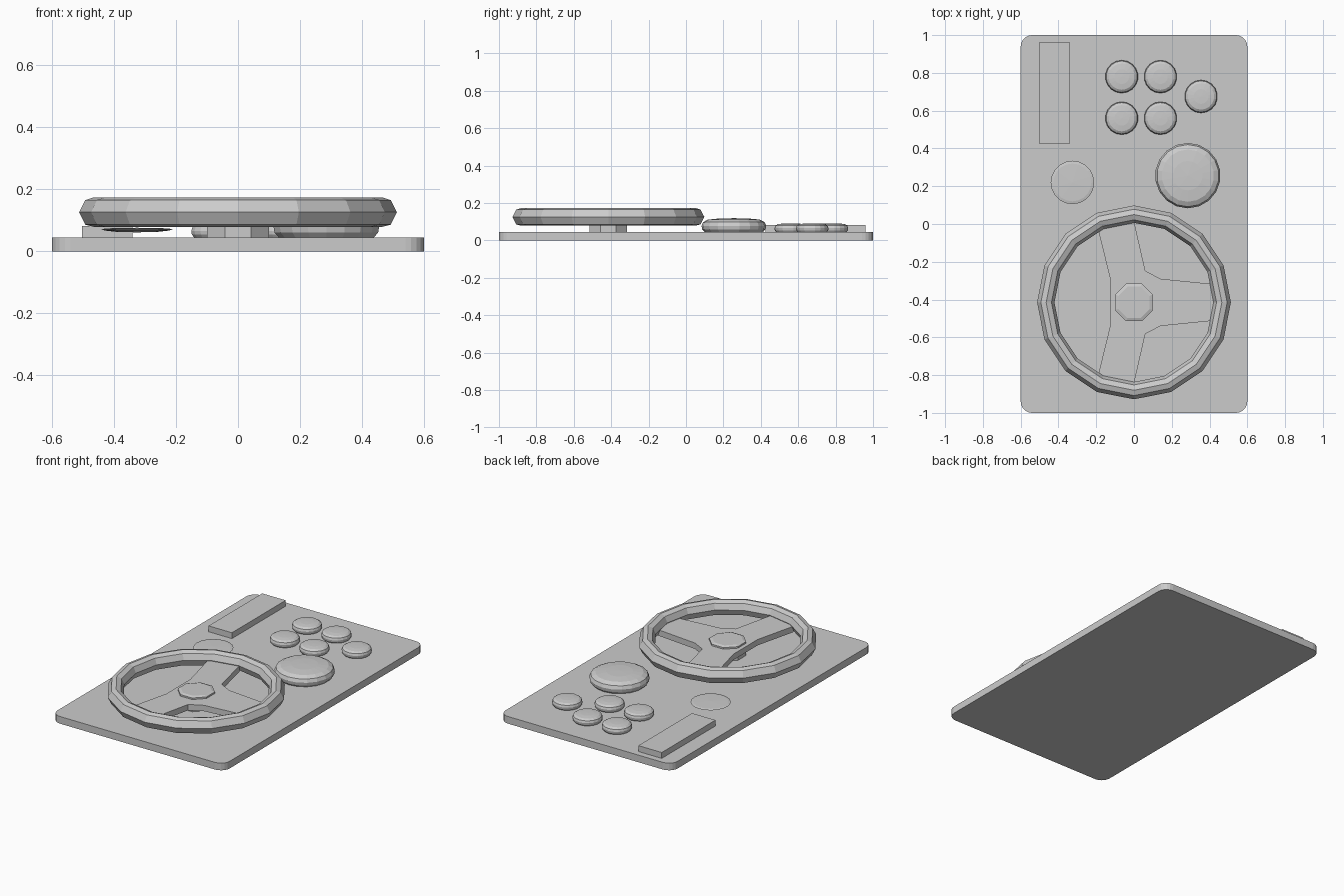
import bpy, bmesh, math

if "Cube" in bpy.data.objects:
    bpy.data.objects.remove(bpy.data.objects["Cube"])


def finish(name, bm):
    bmesh.ops.remove_doubles(bm, verts=bm.verts, dist=1e-5)
    bmesh.ops.recalc_face_normals(bm, faces=bm.faces)
    mesh = bpy.data.meshes.new(name)
    bm.to_mesh(mesh)
    bm.free()
    ob = bpy.data.objects.new(name, mesh)
    bpy.context.collection.objects.link(ob)
    return ob


def plate(name, outline, z0, z1):
    """Extrude a flat outline between two heights."""
    bm = bmesh.new()
    face = bm.faces.new([bm.verts.new((x, y, z0)) for x, y in outline])
    ext = bmesh.ops.extrude_face_region(bm, geom=[face], use_keep_orig=True)
    for v in ext["geom"]:
        if isinstance(v, bmesh.types.BMVert):
            v.co.z = z1
    return finish(name, bm)


def lathe(name, centre, profile, sides, closed=False, phase=0.0):
    """Revolve a (radius, z) profile round a vertical axis."""
    bm = bmesh.new()
    rings = []
    for i in range(sides):
        a = phase + math.tau * i / sides
        rings.append([bm.verts.new((centre[0] + r * math.cos(a),
                                    centre[1] + r * math.sin(a), z)) for r, z in profile])
    steps = len(profile) if closed else len(profile) - 1
    for i in range(sides):
        a, b = rings[i], rings[(i + 1) % sides]
        for j in range(steps):
            k = (j + 1) % len(profile)
            bm.faces.new((a[j], b[j], b[k], a[k]))
    bmesh.ops.remove_doubles(bm, verts=bm.verts, dist=1e-5)
    bmesh.ops.dissolve_degenerate(bm, dist=1e-5, edges=bm.edges)
    return finish(name, bm)


# Base board with rounded corners
R = 0.06
board = []
for sx, sy, start in ((1, 1, 0), (-1, 1, 90), (-1, -1, 180), (1, -1, 270)):
    for k in range(6):
        a = math.radians(start + 18 * k)
        board.append((sx * (0.6 - R) + R * math.cos(a), sy * (1 - R) + R * math.sin(a)))
plate("base_board", board, 0, 0.045)

# Steering wheel: faceted rim, three-armed spokes, hub and column
WY = -0.415
rim = [(0.513, 0.126), (0.493, 0.165), (0.465, 0.174), (0.437, 0.162),
       (0.421, 0.126), (0.437, 0.088), (0.465, 0.079), (0.493, 0.086)]
lathe("wheel_rim", (0, WY), rim, 16, closed=True)

half = [(0.43, 0.096), (0.14, 0.125), (0.06, 0.167), (0.0, 0.43), (-0.19, 0.385), (-0.125, 0.12)]
spokes = [(x, WY + y) for x, y in half] + [(x, WY - y) for x, y in reversed(half)]
plate("wheel_spokes", spokes, 0.085, 0.122)

hub = [(0, 0.045), (0.108, 0.045), (0.108, 0.132), (0.09, 0.138), (0, 0.138)]
lathe("wheel_hub", (0, WY), hub, 8, phase=math.pi / 8)

# Domed push buttons
def button(name, centre, r, top, sides):
    h = top - 0.045
    shape = [(0, 0), (0.9, 0), (0.98, 0.2), (1, 0.45), (0.95, 0.72), (0.8, 0.9), (0.45, 0.98), (0, 1)]
    lathe(name, centre, [(r * u, 0.045 + h * v) for u, v in shape], sides, phase=math.pi / sides)


button("large_button", (0.285, 0.256), 0.173, 0.119, 18)
for n, c in enumerate([(-0.065, 0.78), (0.14, 0.78), (-0.065, 0.56), (0.14, 0.56), (0.355, 0.675)]):
    button(f"small_button_{n + 1}", c, 0.087, 0.092, 18)

# Thin disc pad
pad = [(0, 0.061), (0.07, 0.063), (0.105, 0.067), (0.115, 0.071), (0.1, 0.074), (0, 0.076)]
lathe("disc_pad", (-0.326, 0.22), pad, 20)

# Long raised bar
plate("raised_bar", [(-0.503, 0.425), (-0.34, 0.425), (-0.34, 0.96), (-0.503, 0.96)], 0.045, 0.082)
